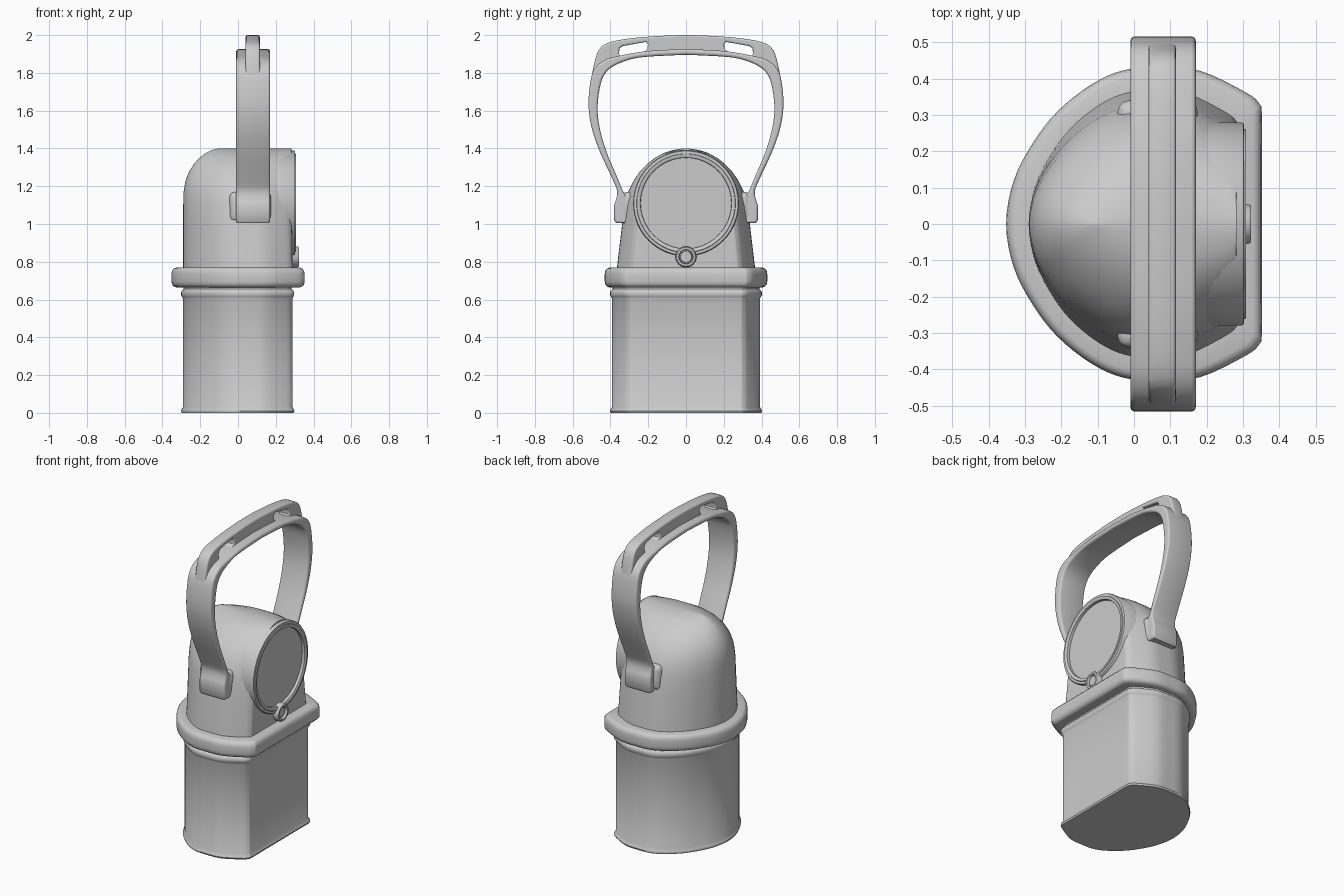
import bpy, bmesh, math
from mathutils import Vector

if "Cube" in bpy.data.objects:
    bpy.data.objects.remove(bpy.data.objects["Cube"])


def spline(pts, n=4, closed=False):
    """Catmull-Rom through the points"""
    p = [Vector(q) for q in pts]
    c, out = len(p), []
    get = (lambda i: p[i % c]) if closed else (lambda i: p[min(max(i, 0), c - 1)])
    for i in range(c if closed else c - 1):
        a, b, d, e = get(i - 1), get(i), get(i + 1), get(i + 2)
        for k in range(n):
            t = k / n
            out.append(0.5 * (2 * b + (d - a) * t + (2 * a - 5 * b + 4 * d - e) * t * t
                              + (3 * b - a - 3 * d + e) * t ** 3))
    if not closed:
        out.append(p[-1])
    return out


def smooth(ob, angle=42):
    bpy.ops.object.select_all(action='DESELECT')
    ob.select_set(True)
    bpy.context.view_layer.objects.active = ob
    bpy.ops.object.shade_smooth_by_angle(angle=math.radians(angle))


def rings_to_object(name, rings, cap_start, cap_end):
    bm = bmesh.new()
    vs = [[bm.verts.new(co) for co in r] for r in rings]
    n = len(vs[0])
    for a, b in zip(vs, vs[1:]):
        for i in range(n):
            bm.faces.new((a[i], a[(i + 1) % n], b[(i + 1) % n], b[i]))
    if cap_start:
        bm.faces.new(vs[0][::-1])
    if cap_end:
        bm.faces.new(vs[-1])
    bmesh.ops.remove_doubles(bm, verts=bm.verts, dist=0.0003)
    bmesh.ops.recalc_face_normals(bm, faces=bm.faces)
    me = bpy.data.meshes.new(name)
    bm.to_mesh(me)
    bm.free()
    ob = bpy.data.objects.new(name, me)
    bpy.context.collection.objects.link(ob)
    smooth(ob)
    return ob


# D-shaped plan: (fraction back to front, fraction of half width)
HALF = [(.03, .28), (.105, .52), (.2, .72), (.33, .89), (.46, .985), (.6, 1),
        (.76, .98), (.94, .84), (.99, .77), (1, .7), (1, .35)]
PLAN = spline([(0, 0)] + HALF + [(1, 0)] + [(x, -y) for x, y in HALF[::-1]], 4, True)


def loft(name, levels, cap_start=True, cap_end=True):
    """levels: (z, back x, front x, half width)"""
    rings = [[(xb + (xf - xb) * u, w * v, z) for u, v in PLAN] for z, xb, xf, w in levels]
    return rings_to_object(name, rings, cap_start, cap_end)


def lathe(name, profile, zc, n=48):
    """profile: (radius, x) turned around the x direction at height zc"""
    rings = [[(x, r * math.cos(2 * math.pi * i / n), zc + r * math.sin(2 * math.pi * i / n))
              for i in range(n)] for r, x in profile]
    return rings_to_object(name, rings, True, True)


def plate(name, outlines, xc, width, bevel):
    """yz outlines (the first solid, the rest holes) extruded in x with round edges"""
    cu = bpy.data.curves.new(name, 'CURVE')
    cu.dimensions = '2D'
    cu.fill_mode = 'BOTH'
    cu.extrude = width / 2 - bevel
    cu.bevel_depth = bevel
    cu.bevel_resolution = 2
    cu.offset = -bevel
    for pts in outlines:
        s = cu.splines.new('POLY')
        s.points.add(len(pts) - 1)
        for sp, p in zip(s.points, pts):
            sp.co = (p[0], p[1], 0, 1)
        s.use_cyclic_u = True
    ob = bpy.data.objects.new(name, cu)
    bpy.context.collection.objects.link(ob)
    ob.location.x = xc
    ob.rotation_euler = (math.pi / 2, 0, math.pi / 2)
    bpy.ops.object.select_all(action='DESELECT')
    ob.select_set(True)
    bpy.context.view_layer.objects.active = ob
    bpy.ops.object.convert(target='MESH')
    smooth(bpy.context.object)
    return bpy.context.object


def arch(half):
    """Mirror a half path that ends on the centre line"""
    return spline(half + [(-y, z) for y, z in half[-2::-1]])


# battery case with foot lip and bead under the collar
loft("battery_case", [(z, -.292 - o, .288 + o, .392 + o) for z, o in
     [(0, .006), (.01, .01), (.018, .007), (.03, 0), (.605, 0), (.613, .003), (.622, .009),
      (.64, .009), (.65, .003), (.655, -.004), (.68, -.004)]])

# thick rounded collar
loft("collar", [(z, -.352 + o, .352 - o, .43 - o) for z, o in
     [(.665, .07), (.665, .024), (.669, .012), (.68, .003), (.695, 0), (.735, 0),
      (.752, .003), (.764, .012), (.769, .024), (.769, .08)]])

# lamp housing, vault-shaped at the top with a round back
loft("lamp_housing", [(.74, -.29, .288, .368), (.78, -.29, .288, .364), (1.0, -.29, .284, .338),
     (1.1, -.29, .282, .325), (1.17, -.288, .282, .306), (1.23, -.278, .282, .277),
     (1.28, -.258, .282, .243), (1.32, -.232, .282, .203), (1.35, -.205, .282, .165),
     (1.375, -.172, .282, .12), (1.39, -.142, .282, .075), (1.398, -.115, .282, .03),
     (1.4, -.1, .282, 0)], True, False)

# lens rim with recessed lens, and the locking screw below it
lathe("lens_rim", [(.27, .02), (.28, .05), (.28, .296), (.276, .302), (.262, .303), (.26, .308),
      (.248, .308), (.241, .303), (.24, .286)], 1.11, 64)
lathe("screw_boss", [(.055, .25), (.055, .315), (.05, .322), (.039, .322), (.036, .317),
      (.036, .305), (.031, .305), (.029, .313)], .826, 32)

# carrying handle: wide strap with feet
outer = [(.29, 1.005), (.37, 1.005), (.38, 1.02)] + spline(
    [(.38, 1.1), (.364, 1.17), (.395, 1.25), (.455, 1.38), (.497, 1.5), (.516, 1.62),
     (.508, 1.74), (.485, 1.82), (.43, 1.868), (.35, 1.891), (.2, 1.916), (0, 1.926)])
inner = [(.29, 1.12)] + spline(
    [(.335, 1.175), (.365, 1.25), (.42, 1.38), (.455, 1.5), (.468, 1.6), (.46, 1.7),
     (.438, 1.78), (.39, 1.832), (.3, 1.87), (.2, 1.886), (0, 1.896)])
both = lambda pts: [tuple(p) for p in pts] + [(-p[0], p[1]) for p in pts[-2::-1]]
plate("handle_strap", [both(outer) + both(inner)[::-1]], .08, .18, .012)

# narrow rib on top of the handle with two strap slots
rib_out = arch([(.505, 1.74), (.488, 1.84), (.462, 1.92), (.41, 1.96), (.3, 1.982), (.15, 1.995), (0, 2)])
rib_in = arch([(.475, 1.74), (.455, 1.8), (.41, 1.845), (.3, 1.882), (.15, 1.905), (0, 1.91)])
slot = [(.205, 1.925), (.202, 1.95), (.212, 1.964), (.335, 1.942), (.352, 1.93),
        (.355, 1.9), (.345, 1.89), (.22, 1.914)]
plate("handle_rib", [rib_out + rib_in[::-1], slot, [(-y, z) for y, z in slot]], .078, .075, .01)

# soft pads joining the handle feet to the housing
for side, s in (("left", -1), ("right", 1)):
    bpy.ops.mesh.primitive_cube_add(size=1, location=(.065, s * .295, 1.09))
    pad = bpy.context.object
    pad.name = side + "_handle_pad"
    pad.scale = (.22, .09, .16)
    bpy.ops.object.transform_apply(location=False, scale=True)
    bev = pad.modifiers.new("round", 'BEVEL')
    bev.width, bev.segments = .03, 3
    smooth(pad)
